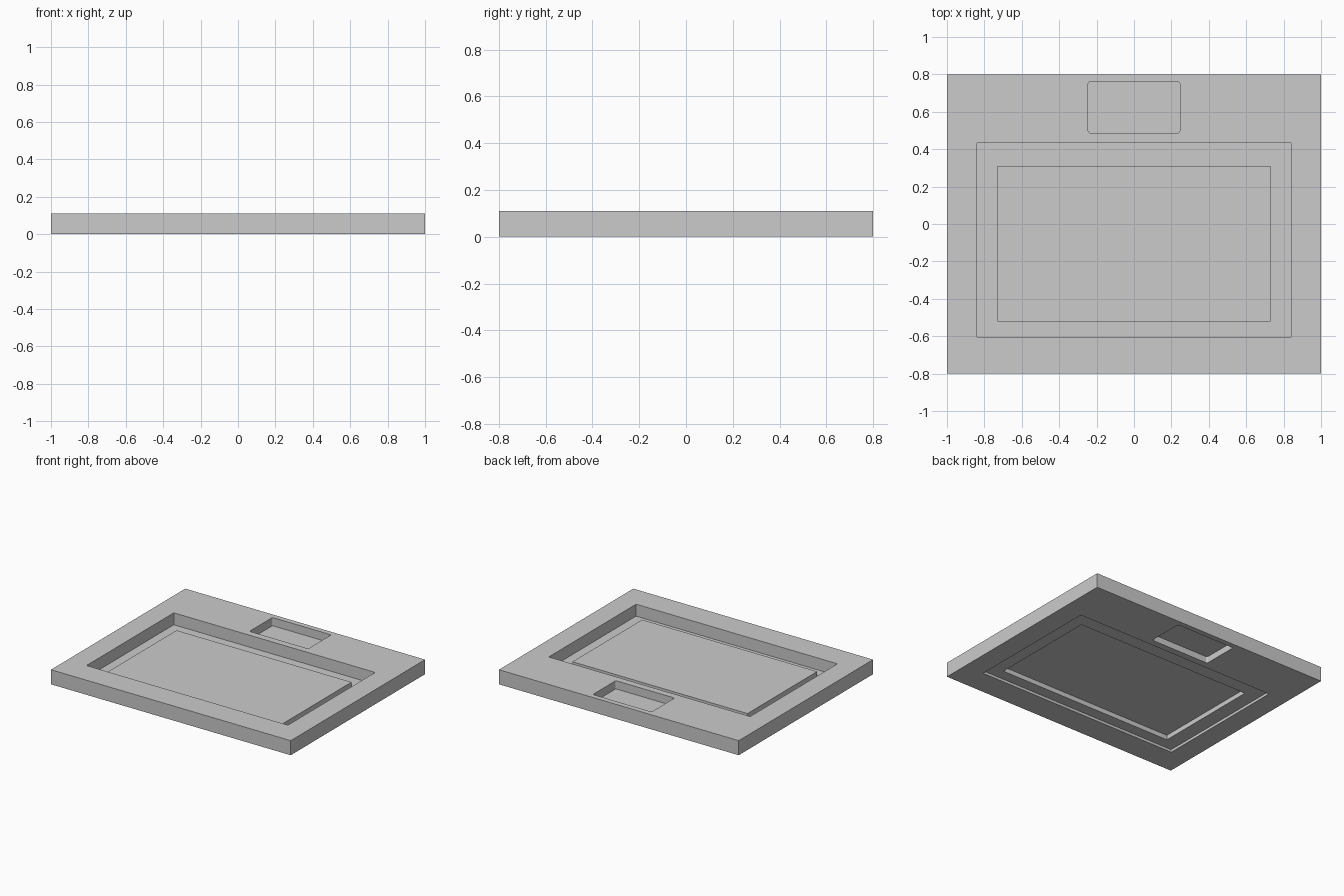
import bpy, bmesh, math

if "Cube" in bpy.data.objects:
    bpy.data.objects.remove(bpy.data.objects["Cube"])

HEIGHT = 0.11
BODY = (-1.0, 1.0, -0.8, 0.8)
LARGE = (-0.84, 0.84, -0.605, 0.435)
INNER = (-0.73, 0.73, -0.52, 0.31)
SMALL = (-0.245, 0.245, 0.487, 0.76)


def outline(rect, r=0.0, steps=4):
    """Counter-clockwise rectangle, with optional rounded corners."""
    x0, x1, y0, y1 = rect
    if r == 0:
        return [(x0, y0), (x1, y0), (x1, y1), (x0, y1)]
    centres = [(x1 - r, y1 - r), (x0 + r, y1 - r), (x0 + r, y0 + r), (x1 - r, y0 + r)]
    pts = []
    for q, (cx, cy) in enumerate(centres):
        for i in range(steps + 1):
            a = math.pi / 2 * (q + i / steps)
            pts.append((cx + r * math.cos(a), cy + r * math.sin(a)))
    return pts


def ring(bm, pts, z):
    return [bm.verts.new((x, y, z)) for x, y in pts]


def walls(bm, low, high):
    n = len(low)
    for i in range(n):
        j = (i + 1) % n
        bm.faces.new((low[i], low[j], high[j], high[i]))


def fill(bm, rings, up):
    """Flat face bounded by the first ring, with the other rings as holes."""
    edges = []
    for vs in rings:
        for i, v in enumerate(vs):
            pair = (v, vs[(i + 1) % len(vs)])
            edges.append(bm.edges.get(pair) or bm.edges.new(pair))
    bmesh.ops.triangle_fill(bm, edges=edges, use_beauty=True, normal=(0, 0, up))


def finish(bm, name):
    bmesh.ops.recalc_face_normals(bm, faces=bm.faces)
    mesh = bpy.data.meshes.new(name)
    bm.to_mesh(mesh)
    bm.free()
    obj = bpy.data.objects.new(name, mesh)
    bpy.context.collection.objects.link(obj)
    return obj


large_outline = outline(LARGE, 0.006)
small_outline = outline(SMALL, 0.012)

# Slab with two openings right through it
bm = bmesh.new()
shapes = [outline(BODY), large_outline, small_outline]
lows = [ring(bm, s, 0) for s in shapes]
highs = [ring(bm, s, HEIGHT) for s in shapes]
for low, high in zip(lows, highs):
    walls(bm, low, high)
fill(bm, lows, -1)
fill(bm, highs, 1)
finish(bm, "body_slab")

# Thin floor of the large opening, with a raised centre panel
bm = bmesh.new()
rim = ring(bm, large_outline, 0.02)
low = ring(bm, outline(INNER), 0.02)
high = ring(bm, outline(INNER), 0.055)
walls(bm, low, high)
bm.faces.new(high)
fill(bm, [rim, low], 1)
finish(bm, "large_recess_floor")

# Thin floor of the small opening
bm = bmesh.new()
bm.faces.new(ring(bm, small_outline, 0.048))
finish(bm, "small_recess_floor")
